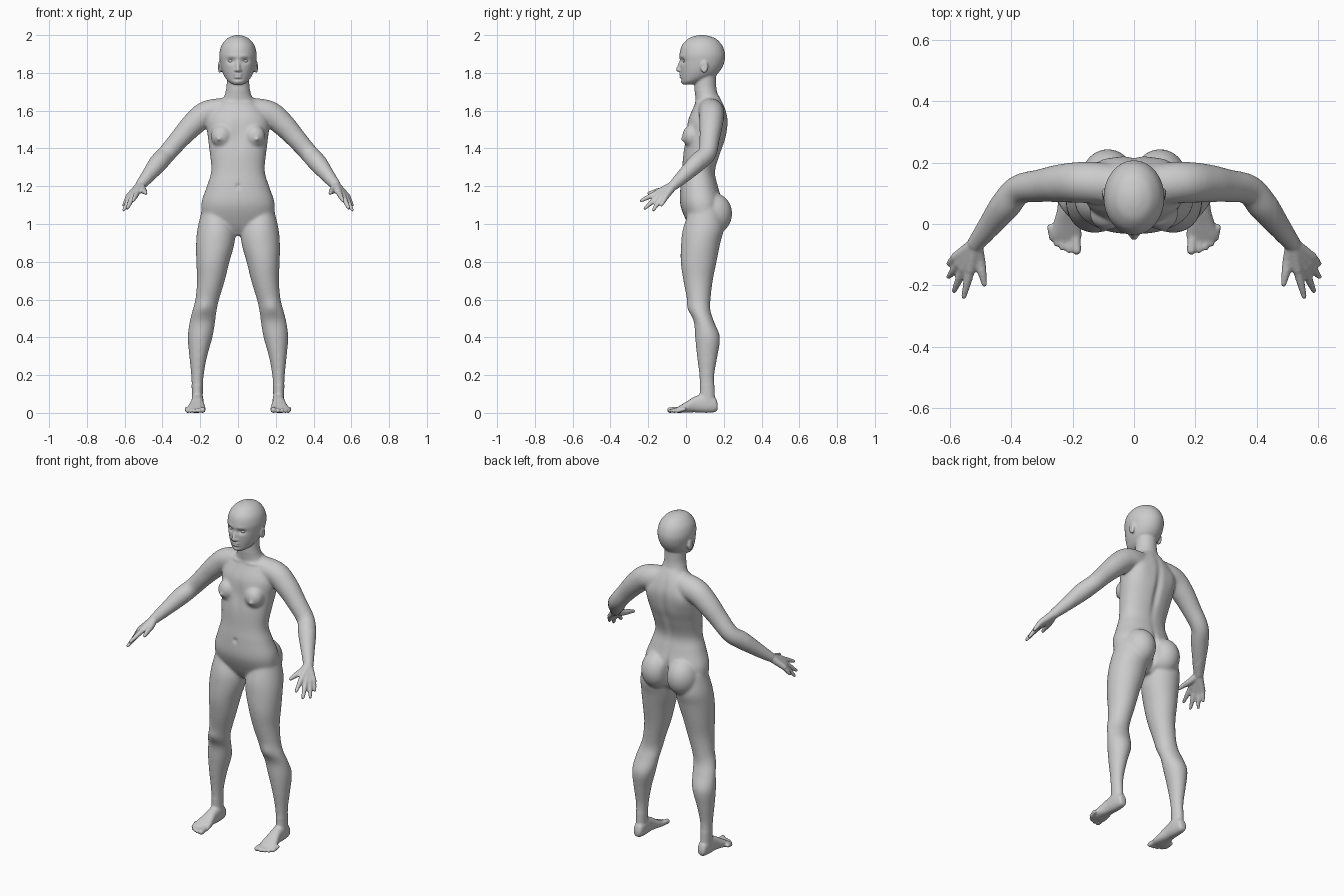
import bpy, bmesh, math
from mathutils import Vector, Matrix

cube = bpy.data.objects.get("Cube")
if cube:
    bpy.data.objects.remove(cube, do_unlink=True)

grey = bpy.data.materials.new("plain grey")
grey.use_nodes = True
tone = (0.6, 0.6, 0.6, 1)
grey.diffuse_color = tone
grey.node_tree.nodes["Principled BSDF"].inputs["Base Color"].default_value = tone

SIDES = (1, -1)
bm = bmesh.new()


def smooth_rows(rows, steps=5):
    """Catmull-Rom interpolation through rows of numbers."""
    rows = [Vector(r) for r in rows]
    out = []
    for i in range(len(rows) - 1):
        a, b, c, d = (rows[min(max(i + k, 0), len(rows) - 1)] for k in (-1, 0, 1, 2))
        for s in range(steps):
            t = s / steps
            out.append(b + ((c - a) * t + (2*a - 5*b + 4*c - d) * t**2
                            + (3*b - a - 3*c + d) * t**3) / 2)
    return out + [rows[-1]]


def skin_rings(rings):
    """Closed tube through rings of points."""
    rings = [[bm.verts.new(p) for p in ring] for ring in rings]
    n = len(rings[0])
    for lo, hi in zip(rings, rings[1:]):
        for i in range(n):
            j = (i + 1) % n
            bm.faces.new((lo[i], lo[j], hi[j], hi[i]))
    bm.faces.new(rings[0][::-1])
    bm.faces.new(rings[-1])


def loft(rows, axis="z", side=1, power=1.0, n=32):
    """Rows of (position on axis, x min, x max, other min, other max)."""
    rings = []
    for t, x0, x1, b0, b1 in smooth_rows(rows):
        ring = []
        for i in range(n):
            a = math.tau * i / n
            c, s = math.cos(a), math.sin(a)
            c, s = (math.copysign(abs(v) ** power, v) for v in (c, s))
            x = side * ((x0 + x1) / 2 + c * (x1 - x0) / 2)
            b = (b0 + b1) / 2 + s * (b1 - b0) / 2
            ring.append((x, b, t) if axis == "z" else (x, t, b))
        rings.append(ring)
    skin_rings(rings)


def tube(rows, side=1, n=16):
    """Rows of (x, y, z, radius), closed with rounded ends."""
    pts = smooth_rows(rows)
    rings = []
    for i, p in enumerate(pts):
        along = (pts[min(i + 1, len(pts) - 1)] - pts[max(i - 1, 0)]).to_3d().normalized()
        u = along.orthogonal().normalized() if i == 0 else (u - along * u.dot(along)).normalized()
        w = along.cross(u)
        ring = []
        for k in range(n):
            a = math.tau * k / n
            q = p.to_3d() + (u * math.cos(a) + w * math.sin(a)) * p[3]
            ring.append((q.x * side, q.y, q.z))
        rings.append(ring)
    skin_rings(rings)
    for p in (pts[0], pts[-1]):
        ball((p.x, p.y, p.z), (p[3],) * 3, side)


def ball(centre, radii, side=1, target=None):
    m = Matrix.Translation((centre[0] * side, *centre[1:])) @ Matrix.Diagonal((*radii, 1))
    bmesh.ops.create_uvsphere(target or bm, u_segments=24, v_segments=16, radius=1, matrix=m)


def centred(rows):
    return [(z, -w, w, y0, y1) for z, w, y0, y1 in rows]


# torso and neck
loft(centred([(.94, .04, .05, .13), (1, .17, .01, .18), (1.1, .195, -.03, .195),
              (1.2, .165, -.03, .17), (1.28, .142, -.022, .155), (1.38, .15, -.015, .185),
              (1.46, .16, -.002, .212), (1.55, .165, .01, .222), (1.62, .125, .04, .205),
              (1.68, .06, .065, .175)]), power=.9)
loft(centred([(1.6, .1, .05, .19), (1.66, .08, .05, .178), (1.7, .066, .046, .165),
              (1.74, .06, .045, .16), (1.82, .06, .05, .16)]))

# head
loft(centred([(1.738, .026, -.014, .03), (1.755, .052, -.024, .09), (1.785, .074, -.028, .155),
              (1.82, .088, -.031, .187), (1.86, .096, -.033, .204), (1.9, .099, -.034, .207),
              (1.945, .088, -.022, .192), (1.98, .06, .01, .16), (1.995, .03, .045, .122),
              (2, .01, .075, .095)]))

# nose and lips
tube([(0, -.024, 1.87, .009), (0, -.036, 1.835, .01), (0, -.043, 1.817, .011)])
ball((0, -.022, 1.791), (.026, .016, .007))
ball((0, -.021, 1.778), (.022, .016, .008))

finger_tips = [(.555, -.237, 1.123), (.586, -.217, 1.083), (.604, -.172, 1.075), (.604, -.13, 1.1)]
knuckles = [(.533, -.148, 1.168), (.555, -.145, 1.15), (.571, -.13, 1.142), (.58, -.108, 1.144)]
toe_tips = [(.187, -.085, .015), (.212, -.085, .011), (.233, -.077, .011),
            (.252, -.063, .01), (.267, -.045, .01)]

for side in SIDES:
    # ear, nostril and cheek
    ball((.097, .097, 1.832), (.011, .02, .034), side)
    ball((.011, -.033, 1.814), (.009, .01, .008), side)

    # breast and buttock
    ball((.088, .03, 1.465), (.056, .05, .06), side)
    ball((.1, -.016, 1.45), (.012, .014, .012), side)
    ball((.085, .145, 1.055), (.09, .1, .11), side)

    # shoulder, arm and forearm
    tube([(.04, .125, 1.605, .065), (.16, .135, 1.588, .067), (.235, .133, 1.53, .063),
          (.305, .125, 1.455, .054), (.375, .112, 1.375, .049), (.42, .06, 1.325, .05),
          (.47, -.005, 1.262, .039), (.515, -.062, 1.208, .028)], side, 24)

    # palm, fingers and thumb
    wrist = (.517, -.066, 1.205)
    for knuckle, tip in zip(knuckles, finger_tips):
        tube([(*wrist, .024), (*knuckle, .017)], side)
        tube([(*knuckle, .0155), (*Vector(knuckle).lerp(tip, .5), .0135), (*tip, .009)], side)
    tube([(*wrist, .023), (.503, -.115, 1.182, .018), (.495, -.16, 1.172, .0145),
          (.488, -.195, 1.163, .01)], side)

    # leg
    loft([(1.08, .06, .19, .02, .18), (.98, .018, .214, -.015, .2), (.9, .018, .222, -.026, .182),
          (.8, .045, .221, -.028, .162), (.7, .07, .217, -.014, .142), (.6, .1, .226, .006, .13),
          (.54, .113, .242, .018, .13), (.48, .121, .257, .042, .15), (.4, .135, .266, .048, .18),
          (.3, .163, .258, .058, .167), (.2, .181, .248, .07, .15), (.12, .186, .245, .073, .152),
          (.05, .186, .245, .07, .155)], side=side)

    # foot and toes
    loft([(.168, .2, .23, .02, .045), (.155, .188, .24, .005, .08), (.11, .182, .246, 0, .105),
          (.05, .182, .25, .003, .088), (0, .174, .264, .002, .058), (-.04, .17, .274, 0, .034),
          (-.055, .178, .26, .005, .025)], "y", side, .85)
    for i, tip in enumerate(toe_tips):
        r = .011 if i else .0155
        tube([(tip[0] + .006, -.01, .02, r), (*tip, r)], side)

# fuse the parts into one skin
bmesh.ops.recalc_face_normals(bm, faces=bm.faces)
mesh = bpy.data.meshes.new("body")
bm.to_mesh(mesh)
bm.free()
body = bpy.data.objects.new("body", mesh)
bpy.context.collection.objects.link(body)
bpy.context.view_layer.objects.active = body
body.select_set(True)
remesh = body.modifiers.new("fuse", "REMESH")
remesh.mode = "VOXEL"
remesh.voxel_size = .0055
soften = body.modifiers.new("soften", "SMOOTH")
soften.factor = .5
soften.iterations = 5
for name in ("fuse", "soften"):
    bpy.ops.object.modifier_apply(modifier=name)

# extra softening below the head, away from hands and feet
group = body.vertex_groups.new(name="trunk and limbs")
group.add([v.index for v in body.data.vertices
           if .15 < v.co.z < 1.7 and abs(v.co.x) < .46], 1, "REPLACE")
blend = body.modifiers.new("blend", "SMOOTH")
blend.vertex_group = group.name
blend.iterations = 25
bpy.ops.object.modifier_apply(modifier="blend")

# sculpt strokes: centre, reach on each axis, push
strokes = [
    ((.037, -.024, 1.864), (.022, .03, .014), (0, .013, 0)),    # eye socket
    ((.036, -.03, 1.888), (.03, .03, .01), (0, -.003, 0)),      # brow
    ((0, -.035, 1.785), (.022, .02, .003), (0, .005, 0)),       # mouth line
    ((0, -.03, 1.765), (.03, .02, .006), (0, .004, 0)),         # under the lip
    ((0, -.02, 1.75), (.02, .03, .012), (0, -.004, 0)),         # chin
    ((.108, .092, 1.835), (.02, .01, .02), (-.006, 0, 0)),      # ear hollow
    ((0, .2, 1.42), (.02, .05, .18), (0, -.012, 0)),            # spine groove
    ((0, .21, 1.05), (.014, .08, .08), (0, -.03, 0)),           # cleft
    ((0, -.025, 1.2), (.012, .03, .014), (0, .007, 0)),         # navel
    ((0, 0, 1.46), (.025, .04, .1), (0, .006, 0)),              # breastbone
    ((.08, .04, 1.645), (.05, .04, .009), (0, -.007, 0)),       # collar bone
    ((.12, .21, 1.53), (.045, .06, .07), (0, .008, 0)),         # shoulder blade
    ((.18, .01, .56), (.035, .04, .035), (0, -.007, 0)),        # knee cap
]
for v in body.data.vertices:
    p = Vector((abs(v.co.x), v.co.y, v.co.z))
    push = Vector()
    for centre, reach, move in strokes:
        d = sum(((a - b) / r) ** 2 for a, b, r in zip(p, centre, reach))
        if d < 6:
            push += Vector(move) * math.exp(-d)
    push.x *= math.copysign(1, v.co.x)
    v.co += push
    v.co.z = max(v.co.z, 0)

# eyes
em = bmesh.new()
for side in SIDES:
    ball((.037, .001, 1.863), (.018, .017, .0115), side, em)
eye_mesh = bpy.data.meshes.new("eyes")
em.to_mesh(eye_mesh)
em.free()
eyes = bpy.data.objects.new("eyes", eye_mesh)
bpy.context.collection.objects.link(eyes)

for ob in (body, eyes):
    ob.data.materials.clear()
    ob.data.materials.append(grey)
    for f in ob.data.polygons:
        f.use_smooth = True
        f.material_index = 0
